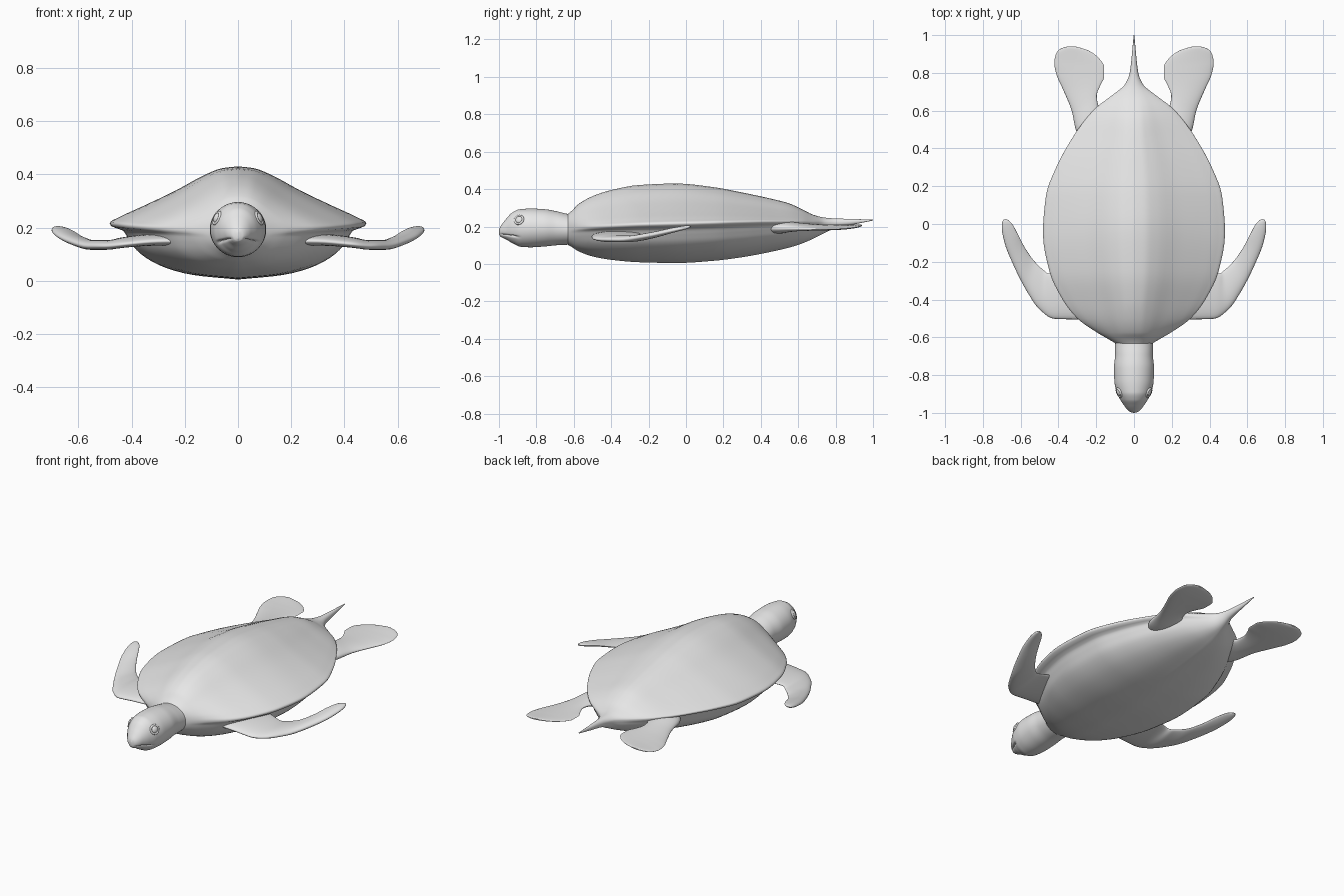
import bpy, bmesh, math
from mathutils import Vector

if "Cube" in bpy.data.objects:
    bpy.data.objects.remove(bpy.data.objects["Cube"])

grey = bpy.data.materials.new("plain grey")
grey.diffuse_color = (0.8, 0.8, 0.8, 1)
grey.use_nodes = True
grey.node_tree.nodes["Principled BSDF"].inputs["Base Color"].default_value = grey.diffuse_color


def interp(table, x):
    """Smooth monotone interpolation of table rows; the first column is the key."""
    k = [r[0] for r in table]
    i = 0
    while i < len(k) - 2 and x > k[i + 1]:
        i += 1
    h = k[i + 1] - k[i]
    t = (x - k[i]) / h
    out = []
    for c in range(1, len(table[0])):
        def secant(j):
            return (table[j + 1][c] - table[j][c]) / (k[j + 1] - k[j])

        def slope(j):
            if j == 0:
                return secant(0)
            if j == len(k) - 1:
                return secant(j - 1)
            a, b = secant(j - 1), secant(j)
            return 0 if a * b <= 0 else 2 * a * b / (a + b)
        out.append((2*t**3 - 3*t*t + 1) * table[i][c] + (t**3 - 2*t*t + t) * h * slope(i)
                   + (3*t*t - 2*t**3) * table[i + 1][c] + (t**3 - t*t) * h * slope(i + 1))
    return out


def keys(table, n):
    """Evenly subdivide each interval between table rows."""
    ks = [a[0] + (b[0] - a[0]) * j / n for a, b in zip(table, table[1:]) for j in range(n)]
    return ks + [table[-1][0]]


def finish(ob, angle=60):
    ob.data.materials.append(grey)
    bpy.ops.object.select_all(action='DESELECT')
    bpy.context.view_layer.objects.active = ob
    ob.select_set(True)
    bpy.ops.object.shade_smooth_by_angle(angle=math.radians(angle))
    return ob


def mirror(ob):
    ob.modifiers.new("mirror", 'MIRROR').use_mirror_merge = False
    return ob


def loft(name, rings):
    bm = bmesh.new()
    vs = [[bm.verts.new(p) for p in ring] for ring in rings]
    n = len(vs[0])
    for a, b in zip(vs, vs[1:]):
        for i in range(n):
            bm.faces.new((a[i], a[(i + 1) % n], b[(i + 1) % n], b[i]))
    bm.faces.new(vs[0])
    bm.faces.new(vs[-1])
    bmesh.ops.recalc_face_normals(bm, faces=bm.faces)
    me = bpy.data.meshes.new(name)
    bm.to_mesh(me)
    bm.free()
    ob = bpy.data.objects.new(name, me)
    bpy.context.collection.objects.link(ob)
    return finish(ob)


# --- Body: domed shell, rim, tucked groove, belly and tail in one loft ---
# half cross-section: key, width fraction, height fraction (rim at key 6)
half = [(0, 0, 1), (1, .12, .97), (2, .26, .85), (3, .48, .58), (4, .72, .32), (5, .92, .11),
        (6, 1, 0), (6.5, .985, -.06), (7, .90, -.13), (8, .85, -.29), (9, .79, -.48),
        (10, .62, -.74), (11, .35, -.92), (12, 0, -1)]
# y, half width, top z, rim z, bottom z, roundness
body = [(-.66, .07, .25, .185, .125, 1), (-.635, .095, .265, .185, .105, 1),
        (-.61, .135, .285, .19, .09, .8), (-.575, .195, .32, .195, .068, .45),
        (-.5, .30, .362, .20, .04, .12), (-.4, .378, .395, .205, .022, 0),
        (-.25, .448, .422, .212, .009, 0), (-.05, .482, .43, .217, .005, 0),
        (.15, .466, .41, .222, .017, 0), (.3, .412, .382, .226, .036, 0),
        (.45, .33, .35, .228, .064, 0), (.55, .26, .324, .228, .087, .1),
        (.62, .196, .293, .226, .109, .3), (.68, .118, .263, .222, .135, .6),
        (.74, .047, .248, .22, .165, .9), (.8, .023, .243, .22, .193, 1),
        (.9, .011, .24, .226, .212, 1), (1, .002, .237, .235, .232, 1)]
profile = [(k, *interp(half, k)) for k in [i * .25 for i in range(49)]]
rings = []
for y in keys(body, 4):
    w, top, rim, bot, e = interp(body, y)
    right = []
    for k, u, h in profile:
        a = math.pi * k / 12
        u, h = u + (math.sin(a) - u) * e, h + (math.cos(a) - h) * e
        right.append((w * u, y, rim + h * ((top - rim) if h > 0 else (rim - bot))))
    rings.append(right + [(-x, yy, z) for x, yy, z in right[-2:0:-1]])
loft("shell_body_and_tail", rings)

# --- Head and neck, with a mouth crease around the beak ---
# y, half width, top z, bottom z
head = [(-1, .004, .182, .158), (-.994, .022, .197, .148), (-.98, .038, .218, .137),
        (-.96, .053, .243, .127), (-.93, .073, .274, .108), (-.89, .092, .292, .092),
        (-.83, .104, .296, .089), (-.76, .106, .293, .093), (-.69, .1, .281, .1),
        (-.63, .1, .267, .103), (-.58, .1, .26, .11)]
rings = []
for y in keys(head, 8):
    w, top, bot = interp(head, y)
    c, r = (top + bot) / 2, (top - bot) / 2
    ring = []
    for i in range(128):
        a = 2 * math.pi * i / 128
        x, z = w * math.cos(a), c + r * math.sin(a)
        line = .166 - .28 * abs(x)
        fade = max(0, min(1, (-.885 - y) / .03)) * min(1, (y + 1) / .02)
        s = 1 - .11 * fade * math.exp(-((z - line) / .006) ** 2)
        if z < line:
            s -= .05 * fade
        ring.append((x * s, y, c + (z - c) * s))
    rings.append(ring)
loft("head_and_neck", rings)

# --- Eyes with raised lids ---
eye_at = Vector((.079, -.893, .236))
facing = Vector((.85, -.38, .36)).to_track_quat('Z', 'Y').to_euler()
bpy.ops.mesh.primitive_uv_sphere_add(segments=24, ring_count=12, radius=.02,
                                     location=eye_at, rotation=facing, scale=(1, 1, .55))
eye = bpy.context.object
bpy.ops.mesh.primitive_torus_add(major_segments=32, minor_segments=10, major_radius=.023,
                                 minor_radius=.006, location=eye_at, rotation=facing)
lid = bpy.context.object
for ob, name in ((eye, "eyes"), (lid, "eyelids")):
    ob.name = name
    bpy.ops.object.select_all(action='DESELECT')
    ob.select_set(True)
    bpy.context.view_layer.objects.active = ob
    bpy.ops.object.transform_apply(location=True, rotation=True, scale=True)
    mirror(finish(ob))


def flipper(name, table):
    """Rows: key, lead x y z, trail x y z, thickness."""
    rings = []
    for k in keys(table, 5):
        v = interp(table, k)
        lead, trail, th = Vector(v[0:3]), Vector(v[3:6]), v[6]
        mid, arm = (lead + trail) / 2, (lead - trail) / 2
        ring = []
        for i in range(32):
            a = 2 * math.pi * i / 32
            lens = math.sin(a) * (.8 + .2 * math.cos(a))
            ring.append(mid + arm * math.cos(a) + Vector((0, 0, th / 2 * lens)))
        rings.append(ring)
    return mirror(loft(name, rings))


# --- Front flippers: swept out, back and up at the tip ---
flipper("front_flippers", [
    (0, .16, -.49, .15, .20, -.22, .165, .06),
    (1, .30, -.505, .148, .36, -.24, .162, .05),
    (2, .42, -.502, .138, .45, -.262, .152, .044),
    (3, .50, -.452, .13, .48, -.243, .142, .042),
    (4, .565, -.36, .13, .525, -.20, .142, .042),
    (5, .635, -.225, .148, .578, -.125, .16, .04),
    (6, .685, -.10, .173, .617, -.05, .185, .034),
    (7, .70, -.02, .19, .645, 0, .197, .026),
    (7.5, .698, .01, .196, .663, .018, .2, .018),
    (7.8, .69, .024, .199, .676, .026, .2, .008)])

# --- Rear flippers: rounded paddles beside the tail ---
flipper("rear_flippers", [
    (0, .25, .42, .19, .08, .57, .20, .09),
    (1, .305, .49, .19, .19, .63, .205, .065),
    (2, .33, .60, .188, .197, .68, .207, .042),
    (3, .375, .71, .186, .178, .735, .207, .032),
    (4, .41, .79, .187, .158, .78, .207, .028),
    (5, .422, .85, .19, .158, .83, .207, .025),
    (6, .412, .903, .196, .185, .877, .207, .021),
    (7, .38, .932, .202, .24, .918, .207, .016),
    (7.6, .345, .941, .205, .30, .938, .207, .008)])
